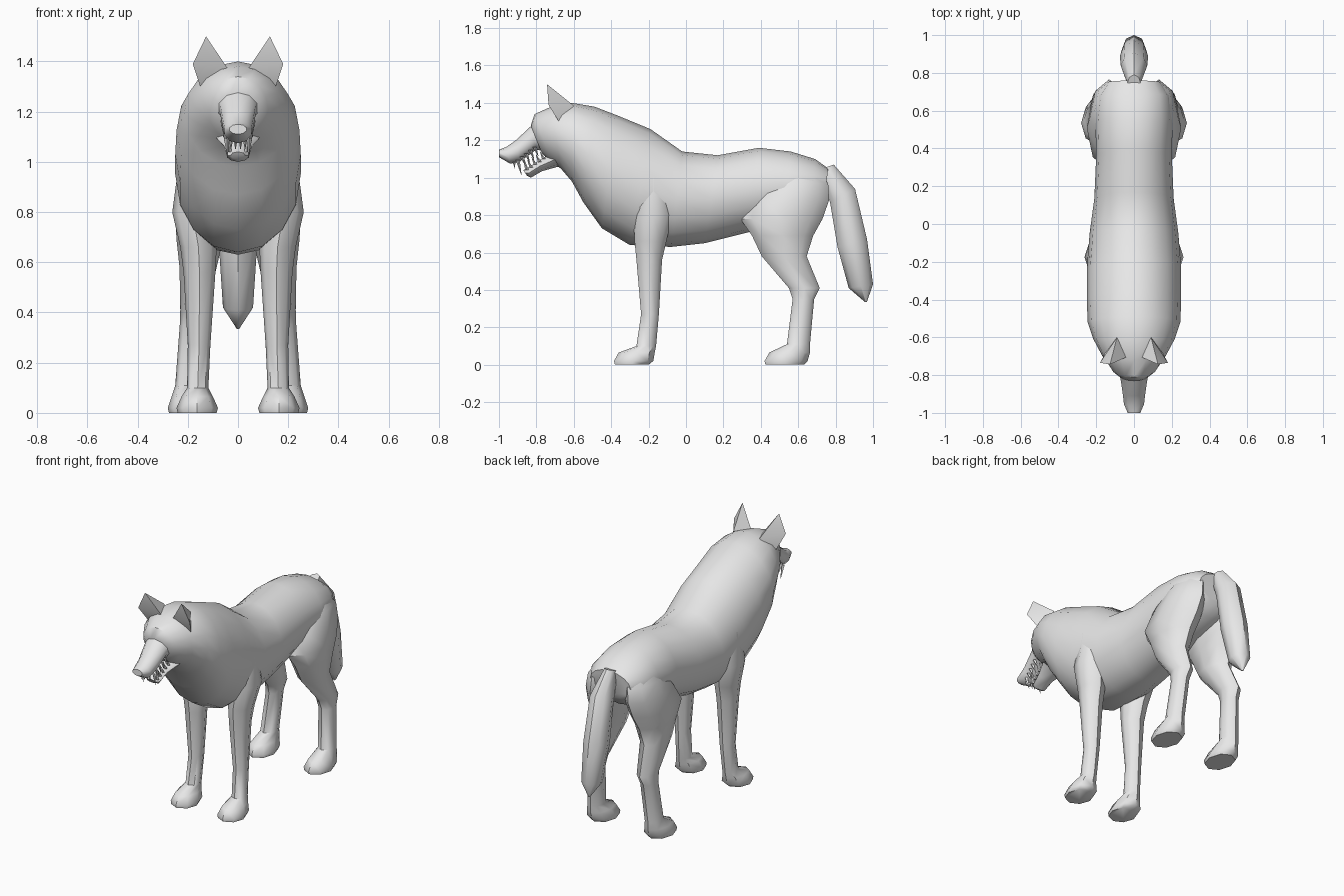
import bpy
import bmesh
from math import sin, cos, pi, radians
from mathutils import Vector

default_cube = bpy.data.objects.get("Cube")
if default_cube:
    bpy.data.objects.remove(default_cube, do_unlink=True)

# One plain colour for the whole animal
grey = bpy.data.materials.new("plain_grey")
grey.use_nodes = True
grey.diffuse_color = (0.8, 0.8, 0.8, 1)
grey.node_tree.nodes["Principled BSDF"].inputs["Base Color"].default_value = grey.diffuse_color


def finish(name, bm, mirrored=False, angle=45):
    """Turn a bmesh into a smooth-shaded object, mirrored across x if asked."""
    bmesh.ops.recalc_face_normals(bm, faces=bm.faces)
    mesh = bpy.data.meshes.new(name)
    bm.to_mesh(mesh)
    bm.free()
    mesh.materials.append(grey)
    obj = bpy.data.objects.new(name, mesh)
    bpy.context.collection.objects.link(obj)
    bpy.ops.object.select_all(action="DESELECT")
    obj.select_set(True)
    bpy.context.view_layer.objects.active = obj
    bpy.ops.object.shade_smooth_by_angle(angle=radians(angle))
    if mirrored:
        mirror = obj.modifiers.new("mirror", "MIRROR")
        mirror.use_mirror_merge = False
    return obj


def loft(name, rings, sides, mirrored=False, angle=45):
    """Skin elliptical rings, each given as a centre and two half axes."""
    bm = bmesh.new()
    loops = []
    for centre, u, v in rings:
        turns = [2 * pi * i / sides for i in range(sides)]
        loops.append([bm.verts.new(centre + u * cos(t) + v * sin(t)) for t in turns])
    for a, b in zip(loops, loops[1:]):
        for i in range(sides):
            j = (i + 1) % sides
            bm.faces.new((a[i], a[j], b[j], b[i]))
    bm.faces.new(loops[0])
    bm.faces.new(loops[-1])
    return finish(name, bm, mirrored, angle)


def spine_rings(sections):
    """Rings from upper point (y, z), lower point (y, z) and half width."""
    rings = []
    for ty, tz, by, bz, width in sections:
        top, bottom = Vector((0, ty, tz)), Vector((0, by, bz))
        rings.append(((top + bottom) / 2, (top - bottom) / 2, Vector((width, 0, 0))))
    return rings


def leg_rings(sections):
    """Level rings from height, y range and x range."""
    return [(Vector(((x0 + x1) / 2, (y0 + y1) / 2, z)),
             Vector(((x1 - x0) / 2, 0, 0)),
             Vector((0, (y1 - y0) / 2, 0))) for z, y0, y1, x0, x1 in sections]


# Head back, neck, chest, belly and rump in one skin
loft("body", spine_rings([
    (-.83, 1.28, -.77, 1.13, .08),
    (-.81, 1.34, -.72, 1.08, .12),
    (-.72, 1.38, -.67, 1.05, .17),
    (-.61, 1.4, -.61, .98, .215),
    (-.49, 1.38, -.55, .87, .245),
    (-.36, 1.33, -.45, .73, .25),
    (-.19, 1.26, -.3, .64, .25),
    (-.02, 1.14, -.08, .63, .235),
    (.17, 1.12, .1, .65, .21),
    (.39, 1.16, .34, .71, .2),
    (.56, 1.14, .54, .76, .205),
    (.69, 1.1, .67, .81, .19),
    (.76, 1.05, .74, .88, .14),
]), 16)

# Upper muzzle with the nose at its end
loft("muzzle", spine_rings([
    (-1, 1.15, -1, 1.11, .035),
    (-.96, 1.165, -.94, 1.075, .056),
    (-.91, 1.2, -.89, 1.085, .062),
    (-.83, 1.275, -.8, 1.15, .075),
    (-.76, 1.32, -.7, 1.13, .11),
]), 10)

# Lower jaw hanging open
loft("lower_jaw", spine_rings([
    (-.87, 1.04, -.85, 1.01, .03),
    (-.85, 1.05, -.83, 1, .045),
    (-.79, 1.09, -.77, 1.035, .055),
    (-.71, 1.14, -.68, 1.06, .09),
]), 8)

# Front leg from shoulder to paw
loft("front_leg", leg_rings([
    (1, -.25, -.1, .1, .235),
    (.8, -.28, -.07, .1, .262),
    (.66, -.275, -.105, .085, .23),
    (.56, -.265, -.128, .09, .217),
    (.27, -.24, -.145, .11, .2),
    (.1, -.265, -.16, .118, .203),
    (.065, -.36, -.167, .1, .225),
    (.02, -.385, -.175, .08, .245),
    (0, -.38, -.2, .085, .24),
]), 8, mirrored=True)

# Hind leg from thigh to paw
loft("hind_leg", leg_rings([
    (1.06, .5, .69, .05, .15),
    (.97, .42, .76, .04, .21),
    (.88, .35, .765, .03, .235),
    (.78, .29, .73, .035, .25),
    (.69, .353, .68, .06, .245),
    (.58, .405, .645, .085, .233),
    (.41, .55, .715, .125, .23),
    (.35, .57, .685, .135, .232),
    (.11, .54, .663, .15, .25),
    (.065, .445, .663, .135, .265),
    (.02, .42, .65, .115, .28),
    (0, .425, .63, .12, .275),
]), 8, mirrored=True)

# Hanging tail
loft("tail", spine_rings([
    (.79, 1.07, .7, 1.04, .035),
    (.904, .94, .77, .87, .07),
    (.968, .67, .81, .63, .075),
    (1, .43, .87, .41, .06),
    (.967, .335, .957, .335, .005),
]), 8)

# Pointed ear
ear = bmesh.new()
for point in [(.04, -.705, 1.37), (.18, -.735, 1.39), (.15, -.68, 1.3),
              (.09, -.6, 1.385), (.127, -.743, 1.5)]:
    ear.verts.new(point)
bmesh.ops.convex_hull(ear, input=ear.verts)
finish("ear", ear, mirrored=True, angle=30)


def tooth(name, base, tip, radius):
    """Four-sided spike from base to tip."""
    base, tip = Vector(base), Vector(tip)
    side, along = Vector((radius, 0, 0)), Vector((0, radius, 0))
    return loft(name, [(base, side, along), (tip, side * .1, along * .1)], 4, True)


# Teeth run along both lips, with longer fangs at the front
for i in range(5):
    t = i / 4
    size = .07 if i == 0 else .04
    y, z = -.9 + .09 * t, 1.085 + .07 * t
    tooth("upper_tooth", (.045 + .015 * t, y, z + .01), (.042 + .012 * t, y + .02, z - size), .011)
    y, z = -.85 + .09 * t, 1.04 + .06 * t
    tooth("lower_tooth", (.035 + .015 * t, y, z), (.036 + .015 * t, y - .02, z + size), .01)
for x in (.01, .028):
    tooth("incisor", (x, -.92, 1.085), (x, -.915, 1.05), .008)
